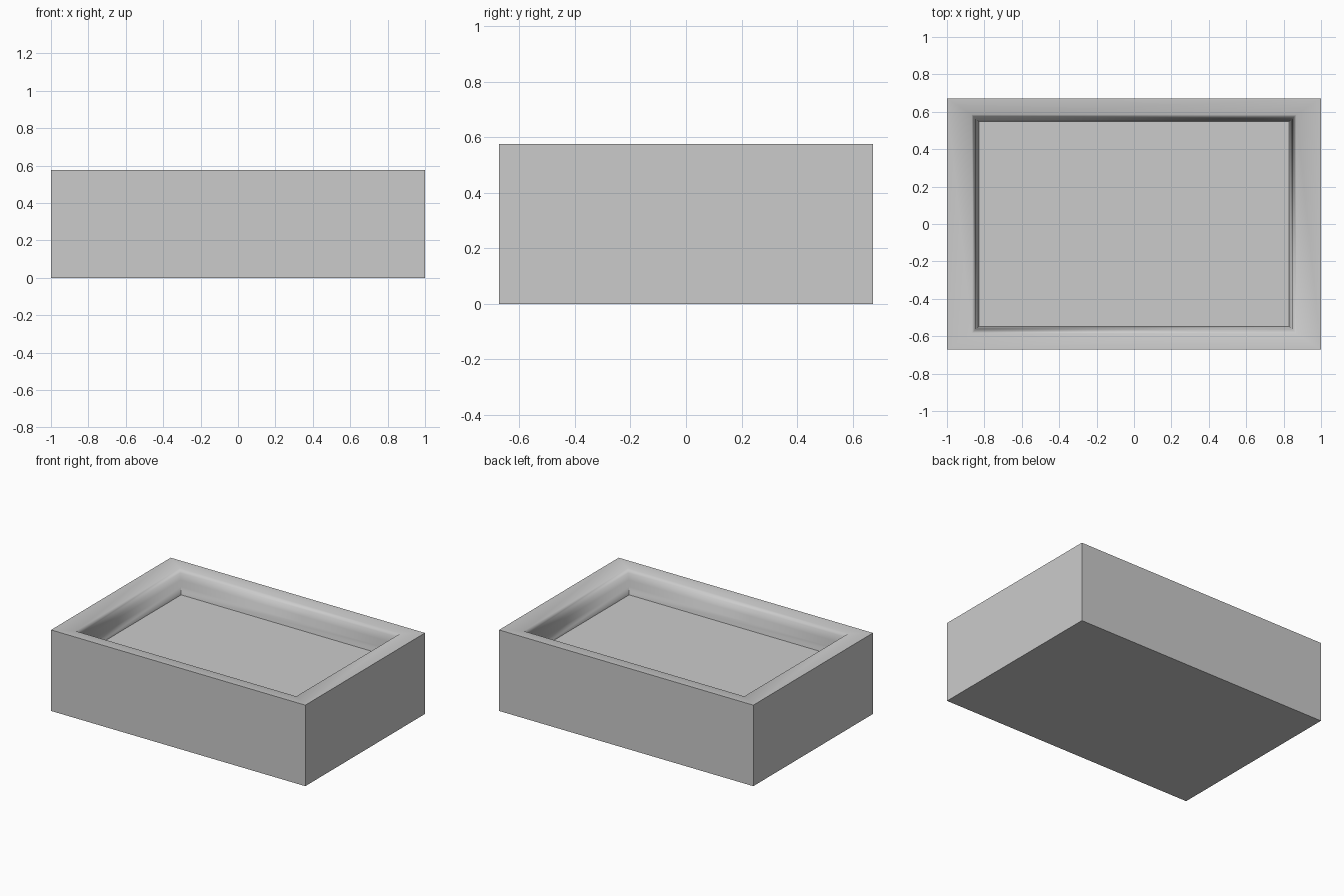
import bpy
import bmesh

cube = bpy.data.objects.get("Cube")
if cube:
    bpy.data.objects.remove(cube, do_unlink=True)

# Single plain grey
grey = bpy.data.materials.new("light grey")
grey.use_nodes = True
colour = (0.6, 0.6, 0.6, 1)
grey.diffuse_color = colour
grey.node_tree.nodes["Principled BSDF"].inputs["Base Color"].default_value = colour

HALF_X, HALF_Y, HEIGHT = 1.0, 0.672, 0.576
FLOOR_X, FLOOR_Y, FLOOR_Z = 0.83, 0.547, 0.405
# Recess wall from the rim down: outward offset from the floor, height
WALL = [(0.038, 0.57), (0.025, 0.545), (0.016, 0.50), (0.011, 0.455)]

bm = bmesh.new()


def ring(x, y, z):
    """Rectangle of four vertices at one height."""
    return [bm.verts.new((sx * x, sy * y, z))
            for sx, sy in ((-1, -1), (1, -1), (1, 1), (-1, 1))]


def bridge(a, b, smooth):
    """Join two rectangles with four faces."""
    for i in range(4):
        j = (i + 1) % 4
        face = bm.faces.new((a[i], a[j], b[j], b[i]))
        face.smooth = smooth


# Outer block
base = ring(HALF_X, HALF_Y, 0)
top = ring(HALF_X, HALF_Y, HEIGHT)
bm.faces.new(base)
bridge(base, top, False)

# Rim flowing into the recess walls
previous = top
for offset, z in WALL:
    current = ring(FLOOR_X + offset, FLOOR_Y + offset, z)
    bridge(previous, current, True)
    previous = current
floor = ring(FLOOR_X, FLOOR_Y, FLOOR_Z)
bridge(previous, floor, True)
bm.faces.new(floor)

# Crisp edges wherever a flat face meets another
bmesh.ops.recalc_face_normals(bm, faces=bm.faces)
for edge in bm.edges:
    edge.smooth = all(face.smooth for face in edge.link_faces)

# Crisp corners at the foot of the walls
for a, b in zip(previous, floor):
    bm.edges.get((a, b)).smooth = False

mesh = bpy.data.meshes.new("recessed_tray")
bm.to_mesh(mesh)
bm.free()
mesh.materials.append(grey)
tray = bpy.data.objects.new("recessed_tray", mesh)
bpy.context.collection.objects.link(tray)
